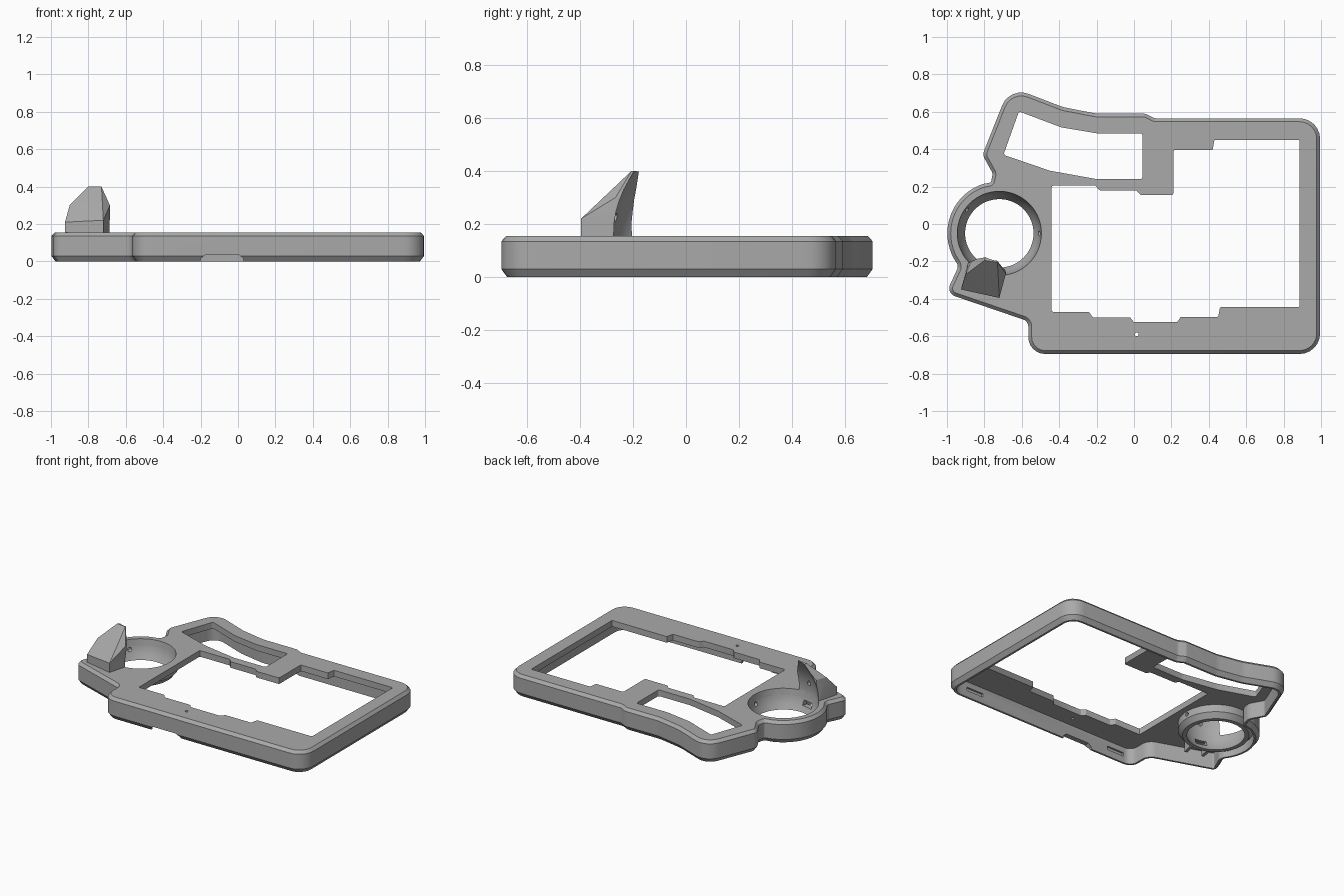
import bpy, bmesh, math
from mathutils import Vector, Matrix

if "Cube" in bpy.data.objects:
    bpy.data.objects.remove(bpy.data.objects["Cube"])

gray = bpy.data.materials.new("plain gray plastic")
gray.use_nodes = True
gray.diffuse_color = (0.4, 0.4, 0.4, 1)
gray.node_tree.nodes["Principled BSDF"].inputs["Base Color"].default_value = gray.diffuse_color

RING = Vector((-0.72, -0.05))
TOP = 0.155


def make(name, bm):
    bmesh.ops.recalc_face_normals(bm, faces=bm.faces)
    mesh = bpy.data.meshes.new(name)
    bm.to_mesh(mesh)
    bm.free()
    mesh.materials.append(gray)
    ob = bpy.data.objects.new(name, mesh)
    bpy.context.collection.objects.link(ob)
    return ob


def rounded(corners, steps=6):
    """Polygon from (x, y, radius) corners, each replaced by an arc."""
    out = []
    for i, (x, y, r) in enumerate(corners):
        p = Vector((x, y))
        if not r:
            out.append(p)
            continue
        a = (Vector(corners[i - 1][:2]) - p).normalized()
        b = (Vector(corners[(i + 1) % len(corners)][:2]) - p).normalized()
        half = a.angle(b) / 2
        centre = p + (a + b).normalized() * r / math.sin(half)
        s = p + a * r / math.tan(half) - centre
        e = p + b * r / math.tan(half) - centre
        turn = math.atan2(s.cross(e), s.dot(e))
        for k in range(steps + 1):
            out.append(centre + Matrix.Rotation(turn * k / steps, 2) @ s)
    return out


def offset(pts, d):
    """Move a counter-clockwise outline inward by d."""
    out = []
    for i, p in enumerate(pts):
        a = (p - pts[i - 1]).normalized()
        b = (pts[(i + 1) % len(pts)] - p).normalized()
        na, nb = Vector((-a.y, a.x)), Vector((-b.y, b.x))
        out.append(p + (na + nb) * d / (1 + na.dot(nb)))
    return out


def loft(name, sections):
    """Closed solid through (outline, z) sections."""
    bm = bmesh.new()
    rings = [[bm.verts.new((p[0], p[1], z)) for p in pts] for pts, z in sections]
    for lo, hi in zip(rings, rings[1:]):
        for i in range(len(lo)):
            bm.faces.new((lo[i - 1], lo[i], hi[i], hi[i - 1]))
    bm.faces.new(rings[0])
    bm.faces.new(rings[-1])
    return make(name, bm)


def circle(r, n=64):
    return [RING + Vector((math.cos(t), math.sin(t))) * r
            for t in (2 * math.pi * k / n for k in range(n))]


def box(name, centre, size, turn=0):
    bm = bmesh.new()
    bmesh.ops.create_cube(bm, size=1, matrix=Matrix.Translation(centre)
                          @ Matrix.Rotation(turn, 4, "Z") @ Matrix.Diagonal((*size, 1)))
    return make(name, bm)


def rod(name, centre, r, depth, turn=None):
    """Cylinder, upright or pointing outward from the ring at an angle."""
    bm = bmesh.new()
    m = Matrix.Translation(centre)
    if turn is not None:
        m = m @ Matrix.Rotation(turn, 4, "Z") @ Matrix.Rotation(math.pi / 2, 4, "Y")
    bmesh.ops.create_cone(bm, cap_ends=True, segments=16, radius1=r, radius2=r,
                          depth=depth, matrix=m)
    return make(name, bm)


def around(angle, r, z):
    return Vector((RING.x + r * math.cos(angle), RING.y + r * math.sin(angle), z))


def cut(ob, cutters):
    for c in cutters:
        m = ob.modifiers.new("cut", "BOOLEAN")
        m.operation, m.solver, m.object = "DIFFERENCE", "EXACT", c
        c.hide_render = True
    bpy.context.view_layer.update()
    result = ob.evaluated_get(bpy.context.evaluated_depsgraph_get())
    mesh = bpy.data.meshes.new_from_object(result)
    ob.modifiers.clear()
    ob.data = mesh


# Outer outline of the case, counter-clockwise
arc = [(*around(math.radians(a), 0.278, 0).xy, 0) for a in range(108, 217, 6)]
outline = rounded(
    [(0.995, -0.695, 0.11), (0.995, 0.565, 0.11), (0.11, 0.565, 0.04), (0.06, 0.59, 0.04),
     (-0.2, 0.59, 0.2), (-0.38, 0.625, 0.2), (-0.665, 0.735, 0.11), (-0.81, 0.37, 0.05),
     (-0.755, 0.27, 0.03), (-0.765, 0.222, 0.015)] + arc +
    [(-0.942, -0.235, 0.02), (-1.005, -0.37, 0.045), (-0.565, -0.52, 0.04),
     (-0.565, -0.695, 0.09)])

frame = loft("case_frame", [(offset(outline, 0.022), 0), (outline, 0.03),
                            (outline, TOP - 0.02), (offset(outline, 0.018), TOP)])
inner = offset(outline, 0.036)
cavity = loft("cavity_cutter", [(inner, -0.1), (inner, 0.112)])

# Openings through the top plate
window = rounded([(x, y, 0.008) for x, y in [
    (-0.44, 0.205), (-0.44, -0.47), (-0.24, -0.47), (-0.22, -0.5), (-0.02, -0.5),
    (0, -0.525), (0.23, -0.525), (0.25, -0.497), (0.45, -0.497), (0.46, -0.445),
    (0.885, -0.445), (0.885, 0.45), (0.43, 0.45), (0.42, 0.395), (0.21, 0.395),
    (0.21, 0.155), (0.035, 0.155), (0.01, 0.18), (-0.185, 0.18), (-0.205, 0.205)]], 2)
side_window = rounded([(x, y, 0.012) for x, y in [
    (-0.615, 0.602), (-0.698, 0.37), (-0.45, 0.285), (-0.2, 0.24), (0.045, 0.24),
    (0.045, 0.485), (-0.2, 0.485), (-0.39, 0.517)]], 3)
window_cutter = loft("window_cutter", [(window, 0.05), (window, 0.3)])
side_cutter = loft("side_window_cutter", [(side_window, 0.05), (side_window, 0.3)])

# Bowl-shaped hole shared by plate, collar and fin
bowl = loft("bowl_cutter", [(circle(r), z) for r, z in [
    (0.18, -0.1), (0.183, 0.025), (0.203, 0.06), (0.217, 0.1), (0.225, TOP),
    (0.224, 0.2), (0.216, 0.25), (0.203, 0.29), (0.185, 0.33), (0.162, 0.37), (0.135, 0.42)]])

# Front notch, pin hole and clip recesses
notch = loft("notch_cutter", [([(-0.2, -0.8), (0.03, -0.8), (0.03, -0.62), (-0.2, -0.62)], -0.05),
                              ([(-0.2, -0.8), (0.03, -0.8), (0.03, -0.62), (-0.2, -0.62)], 0.015),
                              ([(-0.175, -0.8), (0.005, -0.8), (0.005, -0.62), (-0.175, -0.62)], 0.035)])
pin = rod("pin_cutter", (0.015, -0.59, TOP), 0.01, 0.2)
clips = [box("clip_cutter", (x, -0.66, 0.06), (0.13, 0.022, 0.025)) for x in (0.765, -0.4)]
cut(frame, [cavity, window_cutter, side_cutter, bowl, notch, pin] + clips)

# Collar below the round hole, with screw holes and a strap slot
fin_angle = math.radians(257)
collar = loft("ring_collar", [(circle(0.212), 0.025), (circle(0.24), 0.06), (circle(0.24), 0.14)])
screws = [rod("screw_cutter", around(a, 0.22, 0.09), 0.014, 0.1, a)
          for a in (0, math.radians(144))]
slot = box("slot_cutter", around(fin_angle, 0.22, 0.08), (0.1, 0.08, 0.035), fin_angle)
cut(collar, [bowl, slot] + screws)

# Angled fin rising over the round hole
bm = bmesh.new()
for co in [(-0.925, -0.35, 0.13), (-0.72, -0.395, 0.13), (-0.685, -0.265, 0.13),
           (-0.69, -0.2, 0.13), (-0.885, -0.2, 0.13), (-0.925, -0.35, 0.21),
           (-0.72, -0.395, 0.22), (-0.685, -0.265, 0.3), (-0.7, -0.2, 0.3),
           (-0.9, -0.27, 0.3), (-0.87, -0.2, 0.3), (-0.8, -0.195, 0.4),
           (-0.73, -0.205, 0.4), (-0.79, -0.165, 0.395), (-0.735, -0.18, 0.395)]:
    bm.verts.new(co)
hull = bmesh.ops.convex_hull(bm, input=bm.verts)
bmesh.ops.delete(bm, geom=list({g for g in hull["geom_interior"] + hull["geom_unused"]
                                if isinstance(g, bmesh.types.BMVert)}), context="VERTS")
fin = make("thumb_fin", bm)
fin_hole = rod("fin_hole_cutter", around(fin_angle, 0.23, 0.225), 0.016, 0.06, fin_angle)
cut(fin, [bowl, fin_hole])

# Bracket ribs under the fin
ribs = []
for side in (-1, 1):
    spot = around(fin_angle, 0.265, 0.08)
    spot += Vector((-math.sin(fin_angle), math.cos(fin_angle), 0)) * 0.06 * side
    ribs.append(box("bracket_rib", spot, (0.07, 0.02, 0.08), fin_angle))

# Clean up cutters, then shade
for ob in list(bpy.data.objects):
    if ob.name.split(".")[0].endswith("_cutter"):
        bpy.data.objects.remove(ob)
bpy.ops.object.select_all(action="DESELECT")
for ob in (frame, collar, fin):
    ob.select_set(True)
bpy.context.view_layer.objects.active = frame
bpy.ops.object.shade_smooth_by_angle(angle=math.radians(25))
